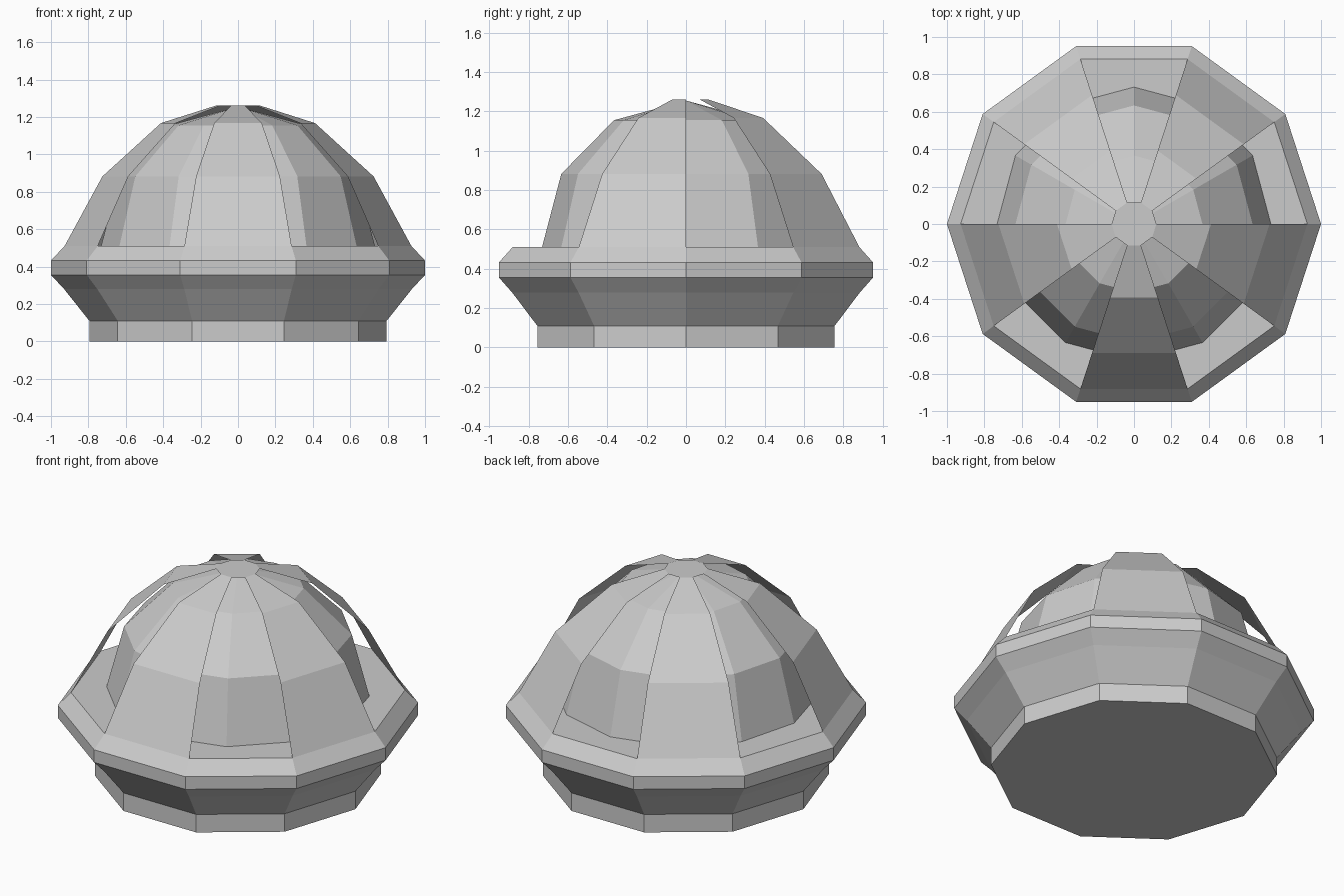
import bpy, bmesh
from math import cos, sin, pi

if "Cube" in bpy.data.objects:
    bpy.data.objects.remove(bpy.data.objects["Cube"])


def ring(bm, r, z, n):
    return [bm.verts.new((r * cos(2 * pi * i / n), r * sin(2 * pi * i / n), z)) for i in range(n)]


def lathe(name, profile, n, sides=None, bottom=False, top=False):
    """Revolve (radius, z) points into n flat sides; 'sides' picks which ones to keep."""
    bm = bmesh.new()
    rings = [ring(bm, r, z, n) for r, z in profile]
    for a, b in zip(rings, rings[1:]):
        for i in (range(n) if sides is None else sides):
            j = (i + 1) % n
            bm.faces.new((a[i], a[j], b[j], b[i]))
    if bottom:
        bm.faces.new(rings[0][::-1])
    if top:
        bm.faces.new(rings[-1])
    bmesh.ops.remove_doubles(bm, verts=bm.verts, dist=1e-5)
    bmesh.ops.delete(bm, geom=[v for v in bm.verts if not v.link_faces], context='VERTS')
    me = bpy.data.meshes.new(name)
    bm.to_mesh(me)
    bm.free()
    ob = bpy.data.objects.new(name, me)
    bpy.context.collection.objects.link(ob)
    return ob


# Ten-sided foot, flared bowl, rim and flat ledge
lathe("base", [(0.795, 0), (0.795, 0.11), (0.93, 0.28), (1, 0.355),
               (1, 0.432), (0.927, 0.51)], 10, bottom=True, top=True)

# Twelve-sided inner dome
dome = [(0.732 * cos(k * pi / 6), 0.51 + 0.745 * sin(k * pi / 6)) for k in range(4)]
lathe("inner_dome", dome, 12)

# Five thin outer panels, on every second side, joined by a flat cap
lathe("outer_panels", [(0.927, 0.51), (0.725, 0.882), (0.412, 1.167), (0.12, 1.26)],
      10, sides=range(1, 10, 2), top=True)
